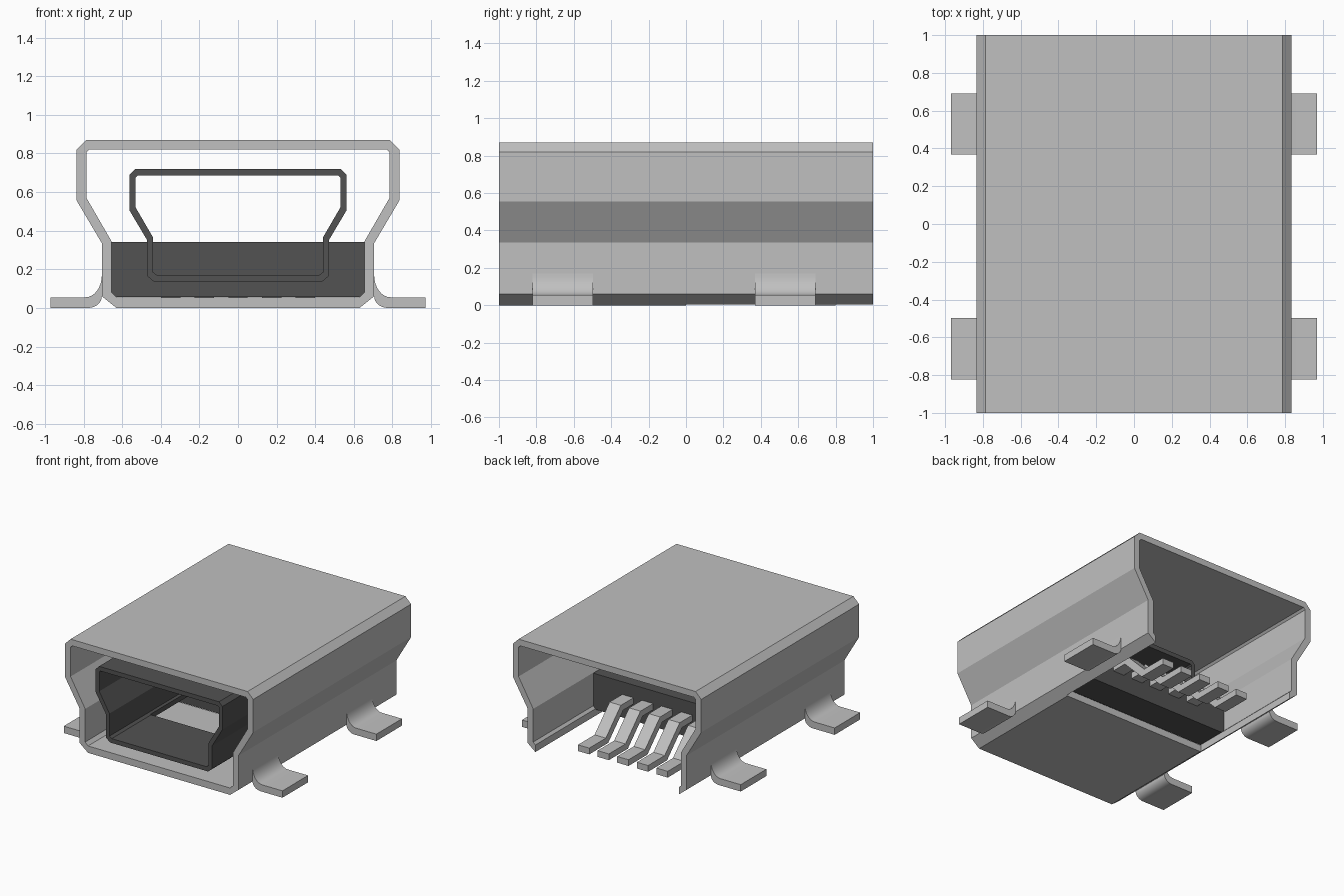
import bpy, bmesh, math

default = bpy.data.objects.get("Cube")
if default:
    bpy.data.objects.remove(default, do_unlink=True)


def material(name, value):
    m = bpy.data.materials.new(name)
    m.use_nodes = True
    color = (value, value, value, 1)
    m.diffuse_color = color
    bsdf = next(n for n in m.node_tree.nodes if n.type == 'BSDF_PRINCIPLED')
    bsdf.inputs["Base Color"].default_value = color
    return m


metal = material("light grey metal", 0.53)
plastic = material("dark grey plastic", 0.085)


def finish(name, bm, mat):
    bmesh.ops.recalc_face_normals(bm, faces=bm.faces)
    mesh = bpy.data.meshes.new(name)
    bm.to_mesh(mesh)
    bm.free()
    mesh.materials.append(mat)
    obj = bpy.data.objects.new(name, mesh)
    bpy.context.collection.objects.link(obj)
    return obj


def mirrored(half):
    """Close a right-hand half outline, listed bottom to top, across x = 0."""
    return half + [(-x, z) for x, z in reversed(half)]


def tube(name, outer, inner, y0, y1, mat):
    """Hollow extrusion along y between two matching outlines."""
    bm = bmesh.new()
    rings = [[bm.verts.new((x, y, z)) for x, z in mirrored(half)]
             for half, y in ((outer, y0), (outer, y1), (inner, y1), (inner, y0))]
    count = len(rings[0])
    for a, b in zip(rings, rings[1:] + rings[:1]):
        for i in range(count):
            j = (i + 1) % count
            bm.faces.new((a[i], a[j], b[j], b[i]))
    return finish(name, bm, mat)


def prism(name, outline, axis, start, end, mat):
    """Solid extrusion of an outline along x or y."""
    bm = bmesh.new()

    def place(p, d):
        return (p[0], d, p[1]) if axis == 'y' else (d, p[0], p[1])
    a = [bm.verts.new(place(p, start)) for p in outline]
    b = [bm.verts.new(place(p, end)) for p in outline]
    bm.faces.new(a)
    bm.faces.new(b)
    for i in range(len(a)):
        j = (i + 1) % len(a)
        bm.faces.new((a[i], a[j], b[j], b[i]))
    return finish(name, bm, mat)


def cut_floor(obj, half_width, y0, y1, z0, z1):
    """Remove a box-shaped opening from the floor of a tube."""
    outline = [(-half_width, z0), (half_width, z0), (half_width, z1), (-half_width, z1)]
    cutter = prism("floor_cutter", outline, 'y', y0, y1, obj.data.materials[0])
    cutter.hide_render = True
    mod = obj.modifiers.new("floor opening", 'BOOLEAN')
    mod.operation = 'DIFFERENCE'
    mod.solver = 'EXACT'
    mod.object = cutter
    bpy.context.view_layer.update()
    graph = bpy.context.evaluated_depsgraph_get()
    cut_mesh = bpy.data.meshes.new_from_object(obj.evaluated_get(graph))
    obj.modifiers.clear()
    obj.data = cut_mesh
    bpy.data.objects.remove(cutter, do_unlink=True)


# Metal shell, open underneath at the back
shell = tube("shell",
             [(.63, 0), (.705, .06), (.705, .335), (.835, .555), (.835, .82), (.785, .87)],
             [(.63, .055), (.655, .08), (.655, .345), (.785, .57), (.785, .805), (.77, .82)],
             -1, 1, metal)
cut_floor(shell, .636, 0, 1.1, -.1, .1)

# Plastic socket liner with an opening in its floor
liner = tube("socket_liner",
             [(.435, .135), (.47, .165), (.47, .35), (.562, .505), (.562, .69), (.532, .72)],
             [(.42, .17), (.44, .185), (.44, .365), (.53, .52), (.53, .675), (.52, .685)],
             -1, 0.02, plastic)
cut_floor(liner, .425, -.5, .1, .1, .2)

# Plastic block that carries the pins
prism("pin_block", mirrored([(.63, .056), (.654, .08), (.654, .342)]), 'y', 0, .24, plastic)

# Five bent pins
pin_outline = [(.2, .24), (.4, .24), (.59, .05), (.8, .05),
               (.8, 0), (.56, 0), (.37, .19), (.2, .19)]
for i in range(5):
    x = (i - 2) * .174
    prism(f"pin_{i + 1}", pin_outline, 'x', x - .05, x + .05, metal)


# Curved mounting tabs, two on each side
def arc(cx, cz, rx, rz, steps=8):
    return [(cx - rx * math.cos(t * math.pi / 2 / steps),
             cz - rz * math.sin(t * math.pi / 2 / steps)) for t in range(steps + 1)]


tab_outline = ([(.69, .17)] + arc(.79, .17, .085, .115) + [(.97, .055), (.97, 0)]
               + arc(.775, .06, .07, .06)[::-1] + [(.69, .06)])
for side, sign in (("left", 1), ("right", -1)):
    for place, y in (("front", -.66), ("back", .53)):
        tab = prism(f"{place}_{side}_tab", [(sign * x, z) for x, z in tab_outline],
                    'y', y - .162, y + .162, metal)
        bpy.ops.object.select_all(action='DESELECT')
        bpy.context.view_layer.objects.active = tab
        tab.select_set(True)
        bpy.ops.object.shade_smooth_by_angle(angle=math.radians(30))
